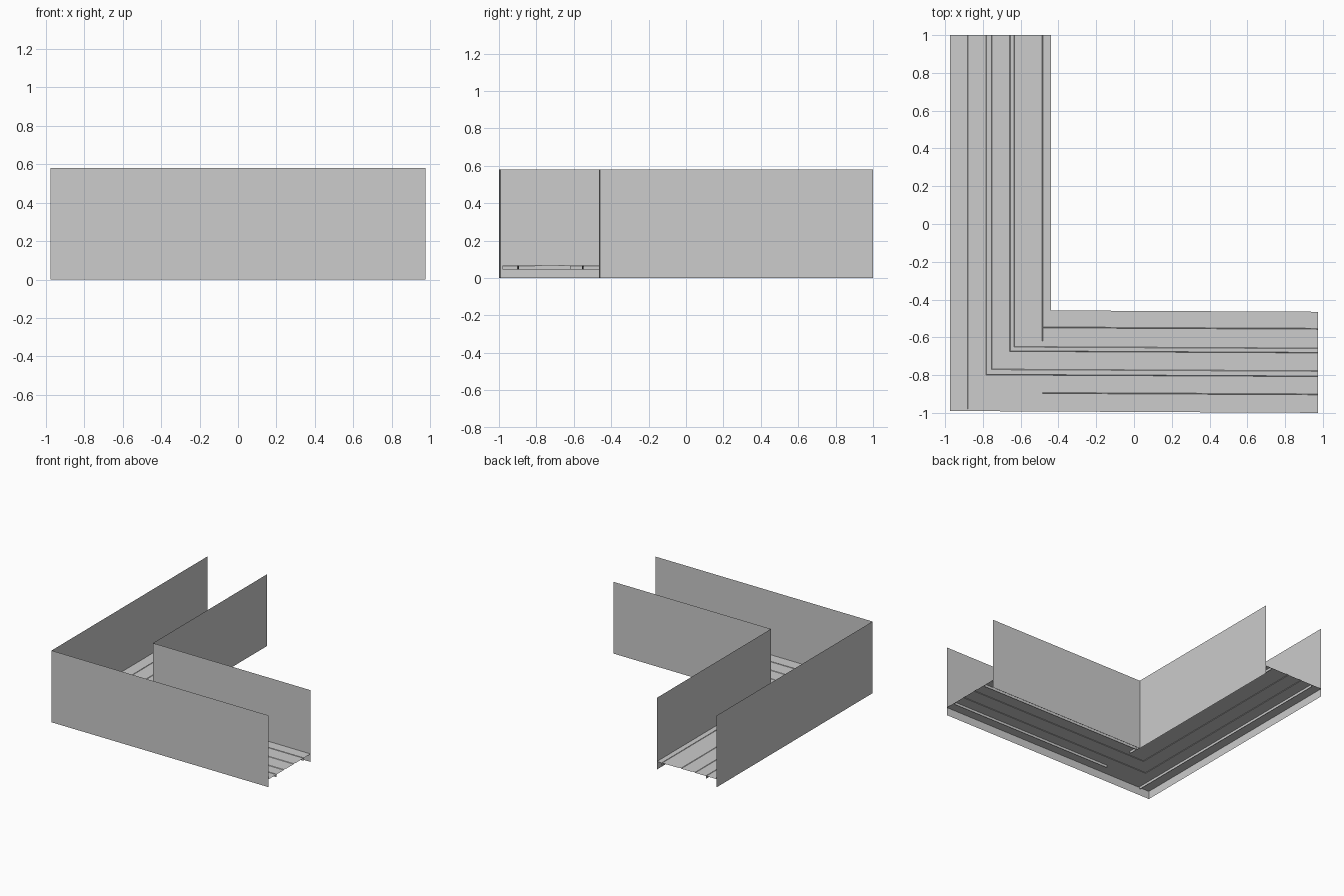
import bpy

if "Cube" in bpy.data.objects:
    bpy.data.objects.remove(bpy.data.objects["Cube"])

# One plain grey sheet metal
grey = bpy.data.materials.new("light_grey")
grey.use_nodes = True
colour = (0.604, 0.604, 0.604, 1)
grey.diffuse_color = colour
grey.node_tree.nodes["Principled BSDF"].inputs["Base Color"].default_value = colour

LEFT, RIGHT, BACK, FRONT = -0.975, 0.975, 1.0, -0.99
WIDTH, HEIGHT, FLOOR, RIB_BOTTOM = 0.535, 0.58, 0.065, 0.045
SLOPE = -0.005   # the side leg runs very slightly towards the front
CREST = FLOOR + 0.003


def side_y(x, offset):
    return FRONT + offset + SLOPE * (x - LEFT)


def corner_path(offset):
    """Back end, mitred corner and side end of a line along the channel."""
    x = LEFT + offset
    return [(x, BACK), (x, side_y(x, offset)), (RIGHT, side_y(RIGHT, offset))]


def loft(name, rows, flip=False):
    """Join rows of equally many points into one flat-faced sheet."""
    n = len(rows[0])
    verts = [p for row in rows for p in row]
    faces = []
    for r in range(len(rows) - 1):
        for i in range(n - 1):
            a = r * n + i
            face = (a, a + 1, a + n + 1, a + n)
            faces.append(face[::-1] if flip else face)
    mesh = bpy.data.meshes.new(name)
    mesh.from_pydata(verts, [], faces)
    mesh.materials.append(grey)
    obj = bpy.data.objects.new(name, mesh)
    bpy.context.collection.objects.link(obj)


def wall(name, offset, flip=False):
    path = corner_path(offset)
    loft(name, [[(x, y, z) for x, y in path] for z in (0, HEIGHT)], flip)


# Outer and inner side walls
wall("outer_wall", 0)
wall("inner_wall", WIDTH, True)

# Floor with two narrow raised beads following the corner
lip = 0.003
profile = [(0, FLOOR)]
for start, end in ((0.195, 0.22), (0.32, 0.34)):
    profile += [(start - lip, FLOOR), (start, CREST), (end, CREST), (end + lip, FLOOR)]
profile.append((WIDTH, FLOOR))
loft("floor", [[(x, y, z) for x, y in corner_path(t)] for t, z in profile])

# Thin stiffening ribs under both legs, each with a fine ridge through the floor
half = 0.0025
section = [(-half, RIB_BOTTOM), (-half, FLOOR), (0, CREST),
           (half, FLOOR), (half, RIB_BOTTOM), (-half, RIB_BOTTOM)]
for label, offset, rib_end in (("outer", 0.095, -0.98), ("inner", 0.49, -0.62)):
    x = LEFT + offset
    loft(label + "_back_rib",
         [[(x + s, y, z) for y in (BACK, rib_end)] for s, z in section])
for label, offset in (("outer", 0.098), ("inner", 0.445)):
    loft(label + "_side_rib",
         [[(x, side_y(x, offset) + s, z) for x in (-0.485, RIGHT)] for s, z in section])
